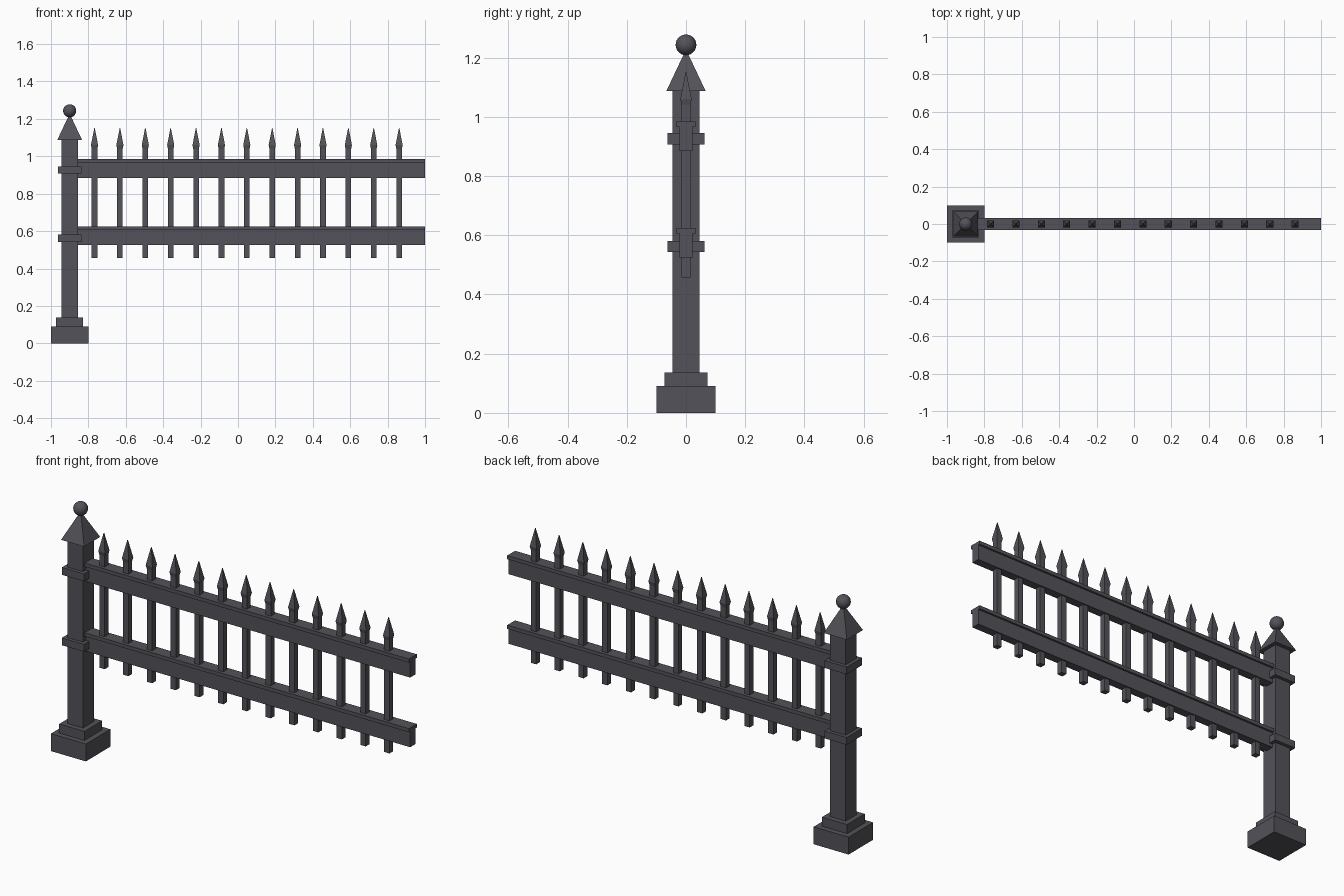
import bpy, bmesh, math

if "Cube" in bpy.data.objects:
    bpy.data.objects.remove(bpy.data.objects["Cube"])

iron = bpy.data.materials.new("dark_iron")
iron.diffuse_color = (0.085, 0.085, 0.1, 1)
iron.use_nodes = True
iron.node_tree.nodes["Principled BSDF"].inputs["Base Color"].default_value = iron.diffuse_color
POST_X = -0.9


def make(name, bm, loc=(0, 0, 0)):
    bmesh.ops.recalc_face_normals(bm, faces=bm.faces)
    mesh = bpy.data.meshes.new(name)
    bm.to_mesh(mesh)
    bm.free()
    mesh.materials.append(iron)
    obj = bpy.data.objects.new(name, mesh)
    obj.location = loc
    bpy.context.collection.objects.link(obj)
    return obj


def tower(name, sections, x=0):
    """Closed square loft through (half_width, z) sections."""
    bm = bmesh.new()
    rings = [[bm.verts.new((sx * h, sy * h, z))
              for sx, sy in ((-1, -1), (1, -1), (1, 1), (-1, 1))]
             for h, z in sections]
    for a, b in zip(rings, rings[1:]):
        for i in range(4):
            j = (i + 1) % 4
            bm.faces.new((a[i], a[j], b[j], b[i]))
    bm.faces.new(rings[0][::-1])
    bm.faces.new(rings[-1])
    return make(name, bm, (x, 0, 0))


def rail(name, z):
    """T-shaped rail: body with a wider capping strip, extruded along x."""
    half = [(0.022, z), (0.022, z + 0.081), (0.032, z + 0.081), (0.032, z + 0.1)]
    outline = half + [(-y, h) for y, h in reversed(half)]
    bm = bmesh.new()
    face = bm.faces.new([bm.verts.new((POST_X + 0.03, y, h)) for y, h in outline])
    ext = bmesh.ops.extrude_face_region(bm, geom=[face])
    for v in ext["geom"]:
        if isinstance(v, bmesh.types.BMVert):
            v.co.x = 1.0
    # the start face is kept by the extrusion and closes the end
    return make(name, bm)


# Post with stepped plinth, collars and pyramid cap
tower("plinth", [(0.1, 0), (0.1, 0.09)], POST_X)
tower("plinth_step", [(0.072, 0.09), (0.072, 0.137)], POST_X)
tower("post", [(0.045, 0.137), (0.045, 1.09)], POST_X)
tower("lower_collar", [(0.063, 0.543), (0.063, 0.581)], POST_X)
tower("upper_collar", [(0.063, 0.907), (0.063, 0.945)], POST_X)
tower("post_cap", [(0.066, 1.088), (0.005, 1.217)], POST_X)

# Ball finial
bm = bmesh.new()
bmesh.ops.create_uvsphere(bm, u_segments=24, v_segments=14, radius=0.035)
for f in bm.faces:
    f.smooth = True
make("ball_finial", bm, (POST_X, 0, 1.243))

# Rails
rail("lower_rail", 0.525)
rail("upper_rail", 0.885)

# Pickets with flared spear tips
for i in range(13):
    x = -0.767 + i * 0.1357
    tower(f"picket_{i + 1}", [(0.015, 0.457), (0.015, 1.055)], x)
    tower(f"spear_tip_{i + 1}", [(0.015, 1.04), (0.019, 1.06), (0.001, 1.152)], x)
